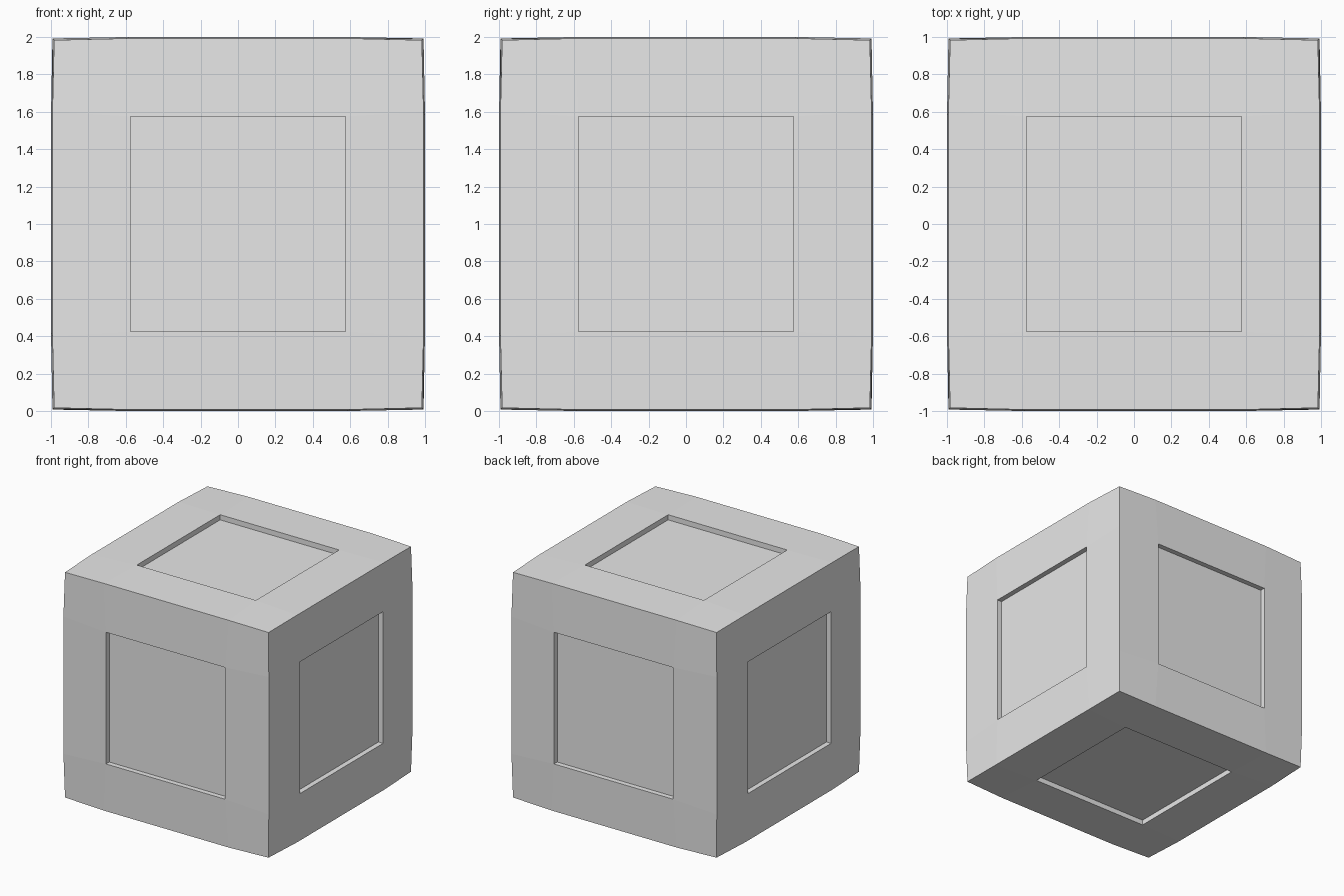
import bpy, bmesh
from mathutils import Vector

default = bpy.data.objects.get("Cube")
if default:
    bpy.data.objects.remove(default, do_unlink=True)

# Single plain grey material
grey = bpy.data.materials.new("light_grey")
grey.use_nodes = True
colour = (0.8, 0.8, 0.8, 1)
grey.diffuse_color = colour
grey.node_tree.nodes["Principled BSDF"].inputs["Base Color"].default_value = colour

# Cube with each side divided three by three
bm = bmesh.new()
bmesh.ops.create_cube(bm, size=2)
bmesh.ops.subdivide_edges(bm, edges=bm.edges[:], cuts=2, use_grid_fill=True)

# Slight bulge: corners lowest, edges between, side centres highest
OUTER = {3: 0.983, 2: 0.992, 1: 1.0}
INNER = {3: 0.0, 2: 0.60, 1: 0.575}
for v in bm.verts:
    on_side = [abs(c) > 0.9 for c in v.co]
    n = sum(on_side)
    v.co = Vector([(1 if c > 0 else -1) * (OUTER[n] if o else INNER[n])
                   for c, o in zip(v.co, on_side)])

# Sunken square panel in the middle of every side
bm.normal_update()
panels = [f for f in bm.faces
          if sum(abs(c) < 0.01 for c in f.calc_center_median()) == 2]
for f in panels:
    normal = f.normal.copy()
    panel = bmesh.ops.extrude_discrete_faces(bm, faces=[f])["faces"][0]
    bmesh.ops.translate(bm, verts=panel.verts[:], vec=normal * -0.045)

bmesh.ops.translate(bm, verts=bm.verts[:], vec=(0, 0, 1))
bmesh.ops.recalc_face_normals(bm, faces=bm.faces[:])
mesh = bpy.data.meshes.new("panelled_block")
bm.to_mesh(mesh)
bm.free()
mesh.materials.append(grey)
block = bpy.data.objects.new("panelled_block", mesh)
bpy.context.collection.objects.link(block)
